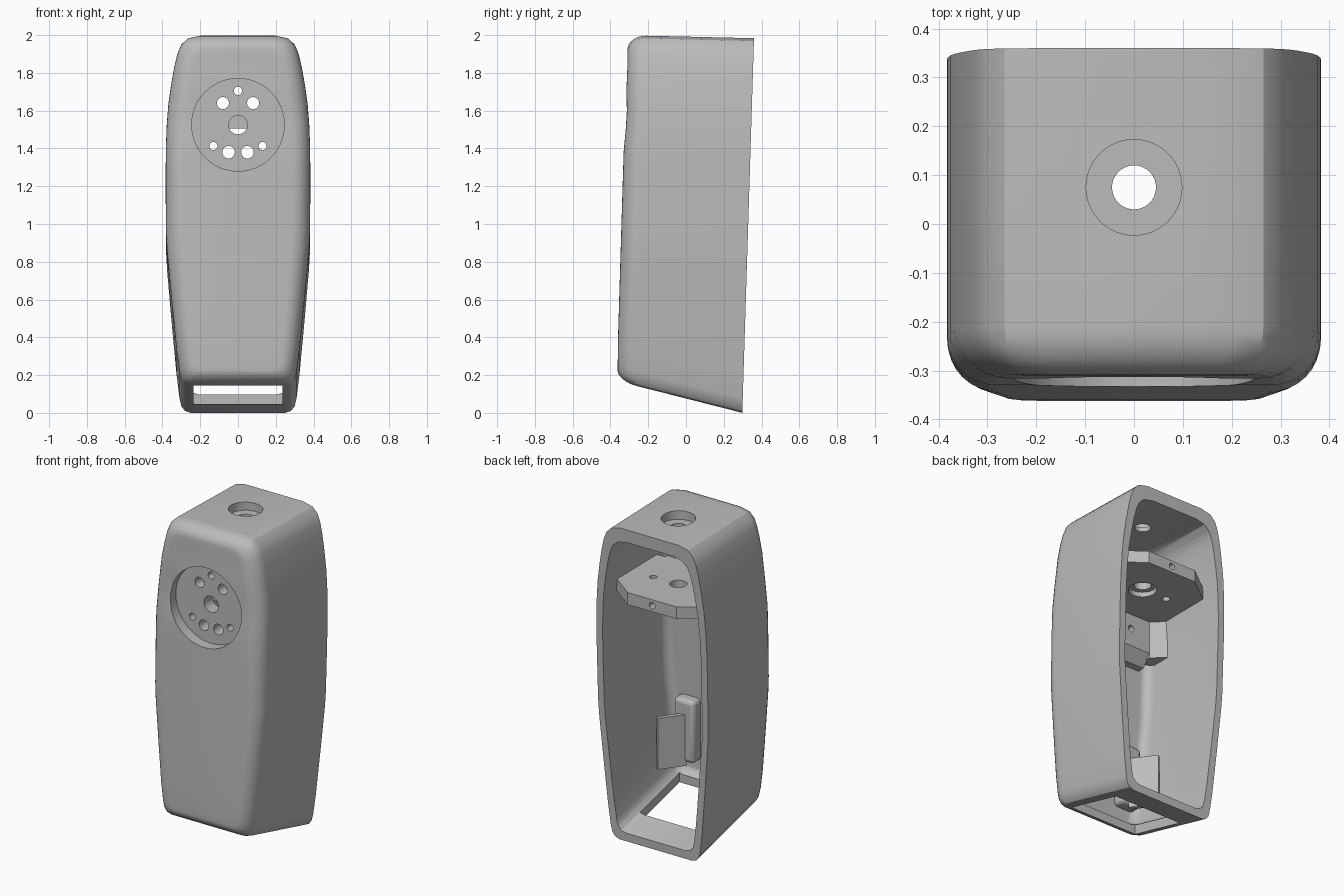
import bpy, bmesh, math
from mathutils import Matrix

if "Cube" in bpy.data.objects:
    bpy.data.objects.remove(bpy.data.objects["Cube"])

grey = bpy.data.materials.new("plain_grey")
grey.use_nodes = True
grey.diffuse_color = (0.5, 0.5, 0.5, 1)
grey.node_tree.nodes["Principled BSDF"].inputs["Base Color"].default_value = (0.5, 0.5, 0.5, 1)

# Half outline seen from the front (x, height) and depth of the front face by height
OUTLINE = [(.25, 0), (.28, .01), (.3, .035), (.31, .08), (.325, .2), (.35, .47), (.376, .77),
           (.381, .87), (.383, 1.2), (.382, 1.36), (.377, 1.5), (.368, 1.62), (.353, 1.73),
           (.336, 1.83), (.32, 1.9), (.3, 1.95), (.265, 1.985), (.2, 2)]
FRONT = [(0, -.362), (.2, -.36), (1.36, -.33), (1.5, -.319), (1.62, -.313), (1.73, -.316),
         (1.9, -.31), (2, -.31)]


def front_y(z):
    for (z0, y0), (z1, y1) in zip(FRONT, FRONT[1:]):
        if z <= z1:
            return y0 + (y1 - y0) * (z - z0) / (z1 - z0)


def finish(bm, name):
    bmesh.ops.recalc_face_normals(bm, faces=bm.faces)
    mesh = bpy.data.meshes.new(name)
    bm.to_mesh(mesh)
    bm.free()
    ob = bpy.data.objects.new(name, mesh)
    bpy.context.collection.objects.link(ob)
    mesh.materials.append(grey)
    return ob


def loft(name, wall, floor, roof, skin, radius, extra):
    """Rounded-front shell shape, shrunk by the given wall thicknesses."""
    bm = bmesh.new()
    steps = 8
    rings = []
    for k in range(steps + 2):
        a = min(k / steps, 1) * math.pi / 2
        inset = radius * (1 - math.sin(a))
        ring = []
        for side in (1, -1):
            pts = OUTLINE if side == 1 else OUTLINE[::-1]
            for x, h in pts:
                y = front_y(h) + skin + radius * (1 - math.cos(a))
                if k > steps:
                    y = .298 + .031 * h + extra
                s = (y + .35) / .65
                low, high = .165 * (1 - s) + floor, 2 - .015 * s - roof
                z = low + (high - low) * h / 2
                z = 1.1 + (z - 1.1) * (1 - (.85 if z > 1.1 else .6) * inset)
                ring.append(bm.verts.new((side * (x - wall) * (1 - inset / .38), y, z)))
        rings.append(ring)
    n = len(rings[0])
    for r0, r1 in zip(rings, rings[1:]):
        for i in range(n):
            j = (i + 1) % n
            bm.faces.new((r0[i], r0[j], r1[j], r1[i]))
    # Caps made of strips from left to right
    for ring in (rings[0], rings[-1]):
        for i in range(n // 2 - 1):
            bm.faces.new((ring[i], ring[i + 1], ring[n - 2 - i], ring[n - 1 - i]))
    return finish(bm, name)


def prism(name, points, axis, lo, hi):
    """Extrude a polygon: axis 'z' takes (x, y) points, axis 'x' takes (y, z) points."""
    bm = bmesh.new()
    place = (lambda p, t: (p[0], p[1], t)) if axis == 'z' else (lambda p, t: (t, p[0], p[1]))
    a = [bm.verts.new(place(p, lo)) for p in points]
    b = [bm.verts.new(place(p, hi)) for p in points]
    bm.faces.new(a)
    bm.faces.new(b)
    for i in range(len(a)):
        j = (i + 1) % len(a)
        bm.faces.new((a[i], a[j], b[j], b[i]))
    return finish(bm, name)


def box(name, x0, x1, y0, y1, z0, z1):
    return prism(name, [(x0, y0), (x1, y0), (x1, y1), (x0, y1)], 'z', z0, z1)


def rod(axis, u, v, radius, lo, hi, sides=40):
    """Cylinder cutter; u, v are (x, y) for axis 'z' and (x, z) for axis 'y'."""
    bm = bmesh.new()
    bmesh.ops.create_cone(bm, cap_ends=True, segments=sides, radius1=radius,
                          radius2=radius, depth=hi - lo)
    mid = (lo + hi) / 2
    if axis == 'z':
        m = Matrix.Translation((u, v, mid))
    else:
        m = Matrix.Translation((u, mid, v)) @ Matrix.Rotation(math.pi / 2, 4, 'X')
    bm.transform(m)
    return finish(bm, "hole_cutter")


def cut(ob, cutters):
    bpy.context.view_layer.objects.active = ob
    for c in cutters:
        c.hide_render = True
        mod = ob.modifiers.new("cut", 'BOOLEAN')
        mod.operation, mod.solver, mod.object = 'DIFFERENCE', 'EXACT', c
        bpy.ops.object.modifier_apply(modifier=mod.name)
        bpy.data.objects.remove(c)


def smooth(ob):
    bpy.ops.object.select_all(action='DESELECT')
    ob.select_set(True)
    bpy.context.view_layer.objects.active = ob
    bpy.ops.object.shade_smooth_by_angle(angle=math.radians(30))


def recess(depth):
    return rod('y', 0, 1.525, .245, -.6, depth, 96)


# Housing: hollow shell open at the back, with round opening, top socket and floor opening
housing = loft("housing", 0, 0, 0, 0, .1, 0)
cut(housing, [loft("cavity_cutter", .042, .052, .08, .05, .06, .1),
              recess(-.2),
              rod('z', 0, .075, .098, 1.938, 2.2, 64),
              rod('z', 0, .075, .045, 1.8, 2.2),
              box("floor_cutter", -.235, .235, -.27, .12, -.2, .25)])
smooth(housing)

# Thick block that forms the floor of the round recess, with its ring of holes
block = prism("recess_block", [(-.285, 1.8), (-.2, 1.8), (-.2, 1.58), (-.18, 1.58), (-.18, 1.3),
                               (-.24, 1.23), (-.285, 1.23)], 'x', -.27, .27)
holes = [(0, 1.525, .05), (0, 1.705, .022)]
for s in (1, -1):
    holes += [(s * .08, 1.64, .032), (s * .05, 1.38, .033), (s * .13, 1.413, .021)]
cut(block, [recess(-.265)] + [rod('y', x, z, r, -.5, -.12) for x, z, r in holes])
smooth(block)

# Inner shelf with clipped corners, screw holes and a counterbore underneath
shelf = prism("inner_shelf", [(-.35, -.18), (.35, -.18), (.35, .2), (.17, .335), (-.17, .335), (-.35, .2)],
              'z', 1.505, 1.58)
cut(shelf, [rod('z', 0, .075, .05, 1.4, 1.7), rod('z', 0, .075, .08, 1.4, 1.535),
            rod('y', 0, 1.543, .02, .24, .4)]
    + [rod('z', s * .17, .08, .022, 1.4, 1.7) for s in (1, -1)])
smooth(shelf)

for s, side in ((1, "left"), (-1, "right")):
    # Gusset from the block to the side wall, below the shelf
    gusset = [(.265, -.27), (.33, -.24), (.35, -.2), (.35, -.1), (.265, -.18)]
    prism(side + "_gusset", [(s * x, y) for x, y in gusset], 'z', 1.27, 1.505)
    # Retaining clip: pad on the front wall plus a slanted tongue
    pad = box(side + "_clip_pad", s * .11, s * .25, -.32, -.23, .3, .69)
    bevel = pad.modifiers.new("round", 'BEVEL')
    bevel.width, bevel.segments = .025, 3
    smooth(pad)
    tongue = [(.16, -.24), (.185, -.255), (.285, -.115), (.265, -.1)]
    prism(side + "_clip_tongue", [(s * x, y) for x, y in tongue], 'z', .28, .6)
